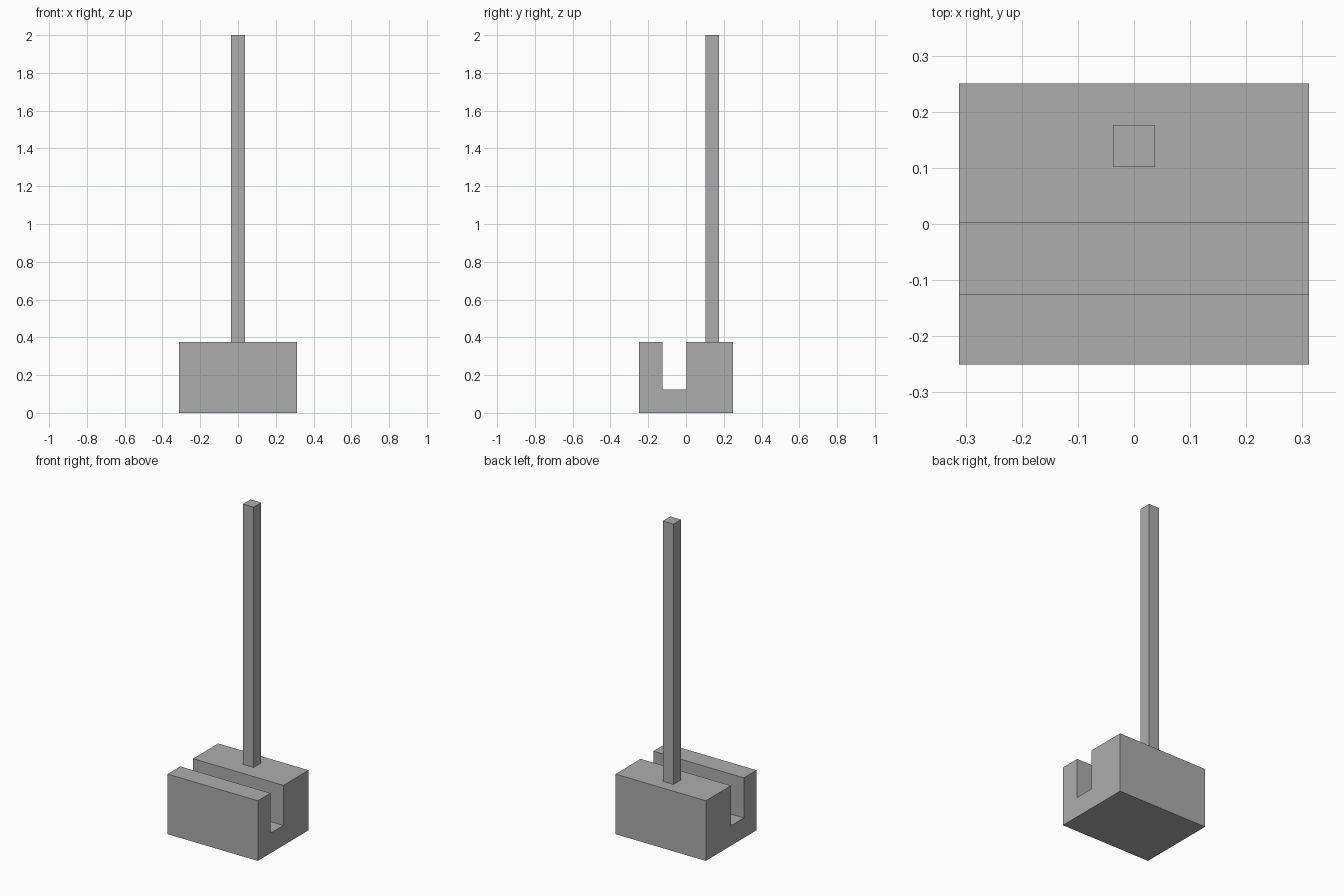
import bpy
import bmesh
from mathutils import Vector

cube = bpy.data.objects.get("Cube")
if cube:
    bpy.data.objects.remove(cube, do_unlink=True)

# Single plain grey
grey = bpy.data.materials.new("plain_grey")
grey.use_nodes = True
colour = (0.42, 0.42, 0.42, 1)
grey.diffuse_color = colour
grey.node_tree.nodes["Principled BSDF"].inputs["Base Color"].default_value = colour


def extrude_profile(name, points, offset):
    """Extrude a closed loop of 3D points along offset into a flat-faced solid."""
    bm = bmesh.new()
    face = bm.faces.new([bm.verts.new(p) for p in points])
    result = bmesh.ops.extrude_face_region(bm, geom=[face], use_keep_orig=True)
    moved = [g for g in result["geom"] if isinstance(g, bmesh.types.BMVert)]
    bmesh.ops.translate(bm, verts=moved, vec=Vector(offset))
    bmesh.ops.recalc_face_normals(bm, faces=bm.faces)
    mesh = bpy.data.meshes.new(name)
    bm.to_mesh(mesh)
    bm.free()
    mesh.materials.append(grey)
    obj = bpy.data.objects.new(name, mesh)
    bpy.context.collection.objects.link(obj)
    return obj


# Base block with a slot running across its full width
half_width, half_depth, height = 0.312, 0.25, 0.375
slot_front, slot_back, slot_floor = -0.125, 0.002, 0.125
section = [
    (-half_depth, 0), (half_depth, 0), (half_depth, height),
    (slot_back, height), (slot_back, slot_floor),
    (slot_front, slot_floor), (slot_front, height), (-half_depth, height),
]
extrude_profile("slotted_base", [(-half_width, y, z) for y, z in section],
                (2 * half_width, 0, 0))

# Square post standing on the rear part of the base
r, post_y, top = 0.037, 0.139, 2.0
corners = [(-r, -r), (r, -r), (r, r), (-r, r)]
extrude_profile("post", [(x, post_y + y, height) for x, y in corners],
                (0, 0, top - height))
